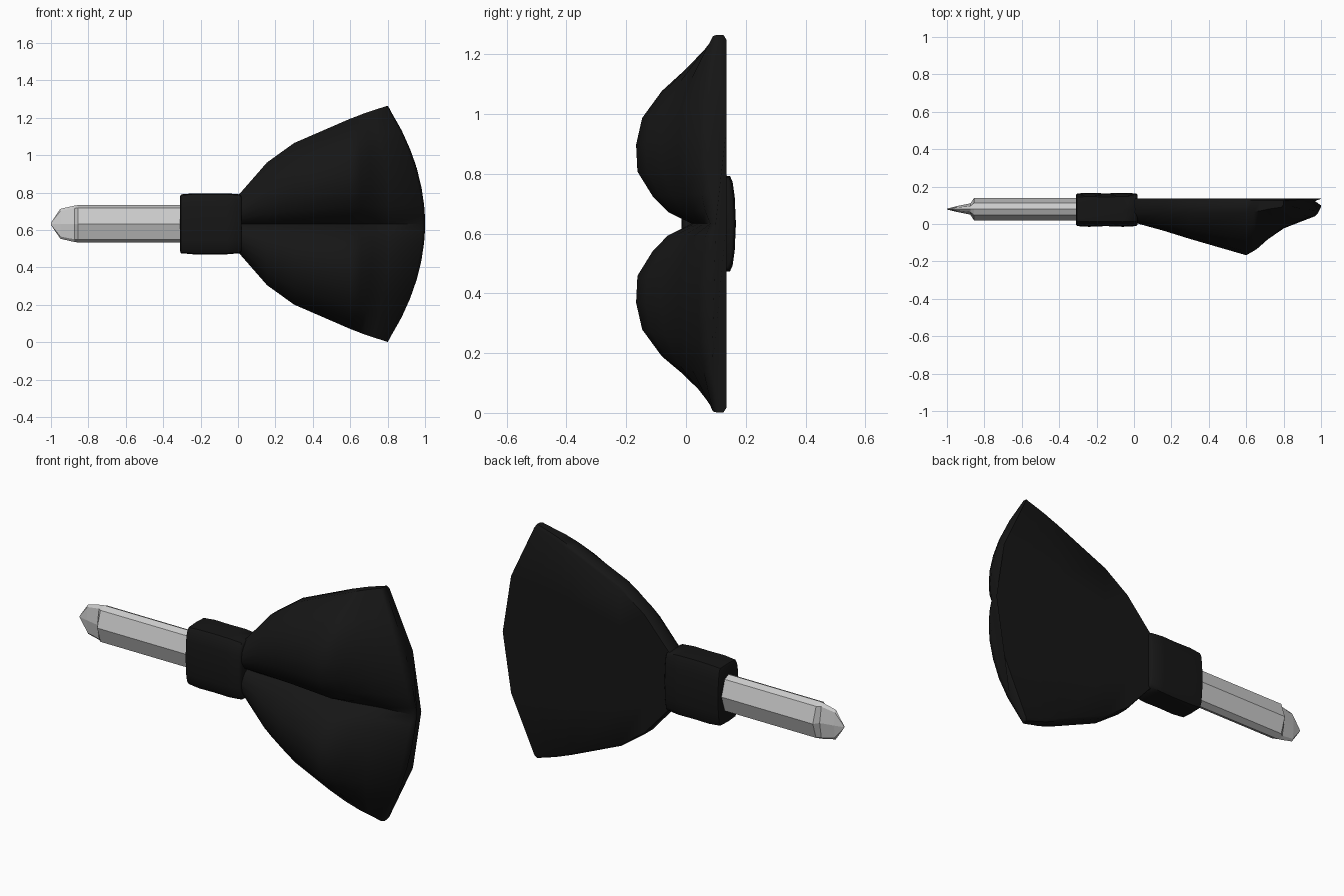
import bpy, bmesh, math

if "Cube" in bpy.data.objects:
    bpy.data.objects.remove(bpy.data.objects["Cube"])

MID_Z = 0.633


def loft(name, rings, smooth=None, colour=None):
    """Skin a list of closed rings, cap both ends and make an object."""
    bm = bmesh.new()
    rows = [[bm.verts.new(p) for p in ring] for ring in rings]
    n = len(rows[0])
    for a, b in zip(rows, rows[1:]):
        for i in range(n):
            j = (i + 1) % n
            bm.faces.new((a[i], a[j], b[j], b[i]))
    bm.faces.new(rows[0])
    bm.faces.new(rows[-1])
    bmesh.ops.recalc_face_normals(bm, faces=bm.faces)
    mesh = bpy.data.meshes.new(name)
    bm.to_mesh(mesh)
    bm.free()
    obj = bpy.data.objects.new(name, mesh)
    bpy.context.collection.objects.link(obj)
    if colour:
        mat = bpy.data.materials.get("black") or bpy.data.materials.new("black")
        mat.diffuse_color = colour
        mat.use_nodes = True
        mat.node_tree.nodes["Principled BSDF"].inputs["Base Color"].default_value = mat.diffuse_color
        mesh.materials.append(mat)
    if smooth:
        bpy.ops.object.select_all(action='DESELECT')
        obj.select_set(True)
        bpy.context.view_layer.objects.active = obj
        bpy.ops.object.shade_smooth_by_angle(angle=math.radians(smooth))
    return obj


def mirror_ring(half):
    """Half ring starts and ends on the middle line; mirror it across z."""
    other = [(x, y, -z) for x, y, z in half[-2:0:-1]]
    return [(x, y, z + MID_Z) for x, y, z in half + other]


BLACK = (0.008, 0.008, 0.008, 1)

# Fan head: two swollen lobes with a crease between, flat back
lobe = [(0, .18), (.07, .53), (.16, .75), (.31, .98), (.47, 1),
        (.63, .91), (.79, .62), (1, 0)]
# x on middle line, x at outer edge, half width, lobe peak y, edge y
rows = [(-.02, -.02, .14, .01, .06), (.01, .01, .162, .005, .06),
        (.155, .155, .328, -.035, .06), (.30, .30, .432, -.08, .06),
        (.60, .60, .562, -.167, .06), (.66, .64, .577, -.135, .065),
        (.72, .675, .591, -.085, .07), (.81, .72, .606, -.025, .08),
        (.985, .79, .628, .04, .09), (1, .80, .632, .075, .105)]
rings = []
for xc, xe, w, peak, edge in rows:
    def at(t, y):
        return (xc - (xc - xe) * t * t, y, w * t)
    half = [at(t, edge + (peak - edge) * h) for t, h in lobe]
    half += [at(1, .125), at(.975, .135), at(.5, .135), at(0, .135)]
    rings.append(mirror_ring(half))
loft("fan_head", rings, 50, BLACK)

# Collar: soft rounded band with a slight waist
rings = []
for x, sz, sy in [(-.31, .90, .86), (-.305, .965, .96), (-.24, 1, 1), (-.15, 1, .96),
                  (-.06, 1, 1), (.012, .965, .96), (.02, .90, .86)]:
    prof = [(0, -.092), (.09, -.088), (.135, -.08), (.158, -.065), (.163, 0),
            (.160, .07), (.14, .079), (.09, .086), (0, .09)]
    rings.append(mirror_ring([(x, .077 + y * sy, z * sz) for z, y in prof]))
loft("collar", rings, 50, BLACK)

# Rod: flattened eight-sided bar ending in a blade point
rings = []
for x, sz, sy in [(-.25, 1, 1), (-.855, 1, 1), (-.875, .97, .5),
                  (-.95, .8, .25), (-1, .06, .04)]:
    prof = [(0, -.06), (.085, -.032), (.1, 0), (.085, .032), (0, .06)]
    rings.append(mirror_ring([(x, .08 + y * sy, z * sz) for z, y in prof]))
loft("rod", rings)
